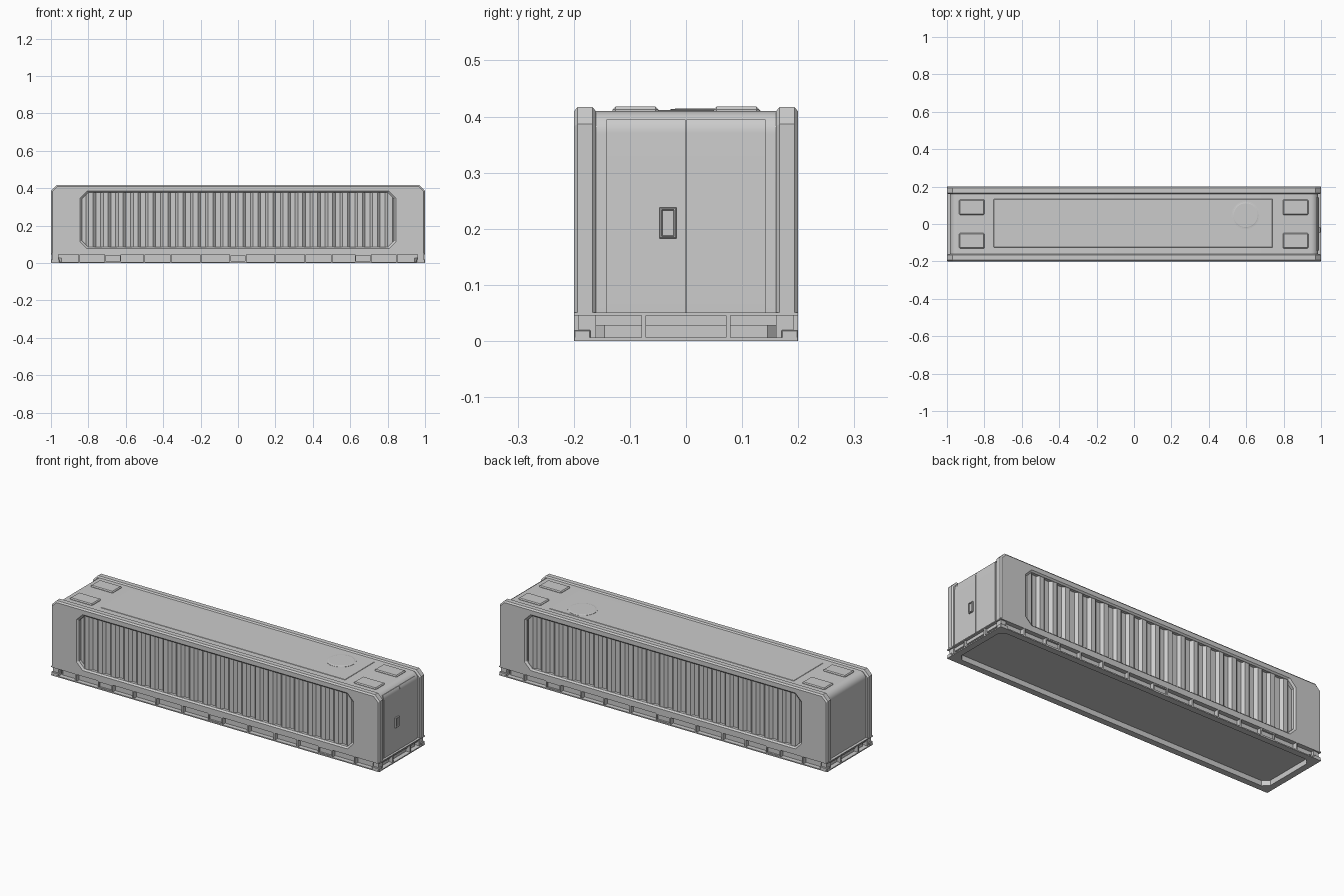
import bpy, bmesh, math

if "Cube" in bpy.data.objects:
    bpy.data.objects.remove(bpy.data.objects["Cube"])


def finish(name, bm, bevel=0, smooth=False):
    bmesh.ops.recalc_face_normals(bm, faces=bm.faces)
    me = bpy.data.meshes.new(name)
    bm.to_mesh(me)
    bm.free()
    ob = bpy.data.objects.new(name, me)
    bpy.context.collection.objects.link(ob)
    if bevel:
        mod = ob.modifiers.new("bevel", "BEVEL")
        mod.width, mod.segments = bevel, 1
    if smooth:
        bpy.ops.object.select_all(action="DESELECT")
        ob.select_set(True)
        bpy.context.view_layer.objects.active = ob
        bpy.ops.object.shade_smooth_by_angle(angle=math.radians(30))
    return ob


def box(name, x, y, z, bevel=0):
    bm = bmesh.new()
    bmesh.ops.create_cube(bm, size=1)
    for v in bm.verts:
        v.co = [(a[0] + a[1]) / 2 + c * (a[1] - a[0]) for a, c in zip((x, y, z), v.co)]
    return finish(name, bm, bevel)


def rings(name, loops, close=False, smooth=False):
    """Skin a list of equal-length point loops; cap the ends or join them up."""
    bm = bmesh.new()
    vs = [[bm.verts.new(p) for p in loop] for loop in loops]
    n = len(vs[0])
    for i in range(len(vs) if close else len(vs) - 1):
        a, b = vs[i], vs[(i + 1) % len(vs)]
        for j in range(n):
            bm.faces.new((a[j], a[(j + 1) % n], b[(j + 1) % n], b[j]))
    if not close:
        bm.faces.new(vs[0])
        bm.faces.new(vs[-1])
    return finish(name, bm, smooth=smooth)


def prism_y(name, prof, y0, y1, smooth=False):
    return rings(name, [[(x, y, z) for x, z in prof] for y in (y0, y1)], smooth=smooth)


def octagon(hx, z0, z1, cb, ct):
    right = [(hx - cb, z0), (hx, z0 + cb), (hx, z1 - ct), (hx - ct, z1)]
    return right + [(-x, z) for x, z in reversed(right)]


def arc(r, a0, a1, n=8):
    return [(0.945 + r * math.cos(math.radians(a0 + (a1 - a0) * i / n)),
             0.37 + r * math.sin(math.radians(a0 + (a1 - a0) * i / n))) for i in range(n + 1)]


# Core body with rounded roof ends
half = [(0.985, 0.045)] + arc(0.04, 0, 90)
prism_y("body", half + [(-x, z) for x, z in reversed(half)], -0.165, 0.165, True)

# Side frames with an octagonal window, and corrugated walls inside
for s, side in ((-1, "front"), (1, "back")):
    def at(y, pts):
        return [(x, s * y, z) for x, z in pts]
    outer = octagon(1.0, 0.05, 0.417, 0.001, 0.03)
    inset = octagon(0.993, 0.05, 0.409, 0.001, 0.027)
    hole = octagon(0.835, 0.085, 0.377, 0.035, 0.035)
    wide = octagon(0.845, 0.077, 0.385, 0.038, 0.038)
    rings(side + "_side_frame",
          [at(0.193, outer), at(0.2, inset), at(0.2, wide), at(0.192, hole),
           at(0.16, hole), at(0.16, inset), at(0.167, outer)], close=True)
    pts, period = [], 0.08
    for i in range(21):
        x = -0.84 + i * period
        pts += [(x, 0.176), (x + 0.026, 0.176), (x + 0.04, 0.19), (x + 0.066, 0.19)]
    pts += [(0.84, 0.176), (0.84, 0.163), (-0.84, 0.163)]
    rings(side + "_corrugated_wall",
          [[(x, s * y, z) for x, y in pts] for z in (0.075, 0.39)])

# Roof panel, raised pads and round hatch
box("roof_panel", (-0.75, 0.74), (-0.125, 0.133), (0.405, 0.412), 0.0015)
for x in (-0.867, 0.864):
    for y in (-0.09, 0.09):
        box("roof_pad", (x - 0.068, x + 0.068), (y - 0.041, y + 0.041), (0.405, 0.4175), 0.005)


def disc(r, z):
    return [(0.597 + r * math.cos(2 * math.pi * i / 32),
             0.047 + r * math.sin(2 * math.pi * i / 32), z) for i in range(32)]


rings("roof_hatch", [disc(0.075, 0.408), disc(0.075, 0.413), disc(0.068, 0.4135),
                     disc(0.064, 0.4145)])

# Double doors following the rounded end, with a latch
door = [(0.96, 0.05), (0.988, 0.05)] + arc(0.043, 0, 35.5, 4) + [(0.96, 0.39)]
prism_y("left_door", door, -0.142, -0.001, True)
prism_y("right_door", door, 0.001, 0.142, True)


def plate(x, d):
    return [(x, -0.047 + d, 0.183 + d), (x, -0.017 - d, 0.183 + d),
            (x, -0.017 - d, 0.238 - d), (x, -0.047 + d, 0.238 - d)]


rings("door_latch", [plate(0.985, 0), plate(0.995, 0), plate(0.997, 0.002),
                     plate(0.997, 0.004), plate(0.992, 0.005)])

# Base: floor, rail flanges and webs
box("floor", (-0.985, 0.985), (-0.175, 0.175), (0.028, 0.048))
box("base_top_plate", (-1, 1), (-0.2, 0.2), (0.045, 0.0505))


def rim(x, y, c, z):
    q = [(x - c, -y), (x, -y + c), (x, y - c), (x - c, y)]
    return [(a, b, z) for a, b in q + [(-a, -b) for a, b in q]]


rings("base_bottom_rim", [rim(1, 0.2, 0.001, 0), rim(1, 0.2, 0.001, 0.006),
                          rim(0.965, 0.165, 0.03, 0.006), rim(0.965, 0.165, 0.03, 0)], close=True)
rings("base_web", [rim(0.975, 0.175, 0.03, 0.004), rim(0.975, 0.175, 0.03, 0.047),
                   rim(0.965, 0.165, 0.03, 0.047), rim(0.965, 0.165, 0.03, 0.004)], close=True)

# Corner blocks, rail ribs and pocket blocks
for s in (-1, 1):
    ys = sorted((s * 0.17, s * 0.1995))
    for e in (-1, 1):
        box("corner_block", sorted((e * 0.955, e * 0.9995)), ys, (0.001, 0.02), 0.002)
        box("corner_post", sorted((e * 0.96, e * 0.992)), sorted((s * 0.16, s * 0.192)),
            (0.004, 0.047))
    for x in (-0.85, -0.5, -0.36, -0.2, 0.2, 0.36, 0.5, 0.85):
        box("rail_rib", (x - 0.004, x + 0.004), ys, (0.005, 0.046))
    for x in (-0.67, 0, 0.67):
        def pocket(y, d):
            return [(x + a * (0.045 - d), s * y, 0.025 + b * (0.021 - d))
                    for a, b in ((-1, -1), (1, -1), (1, 1), (-1, 1))]
        rings("rail_pocket", [pocket(0.17, 0), pocket(0.198, 0), pocket(0.198, 0.007),
                              pocket(0.188, 0.007)])
    for y in (-0.075, 0.075):
        box("end_rib", sorted((s * 0.97, s * 0.998)), (y - 0.004, y + 0.004), (0.005, 0.046))
